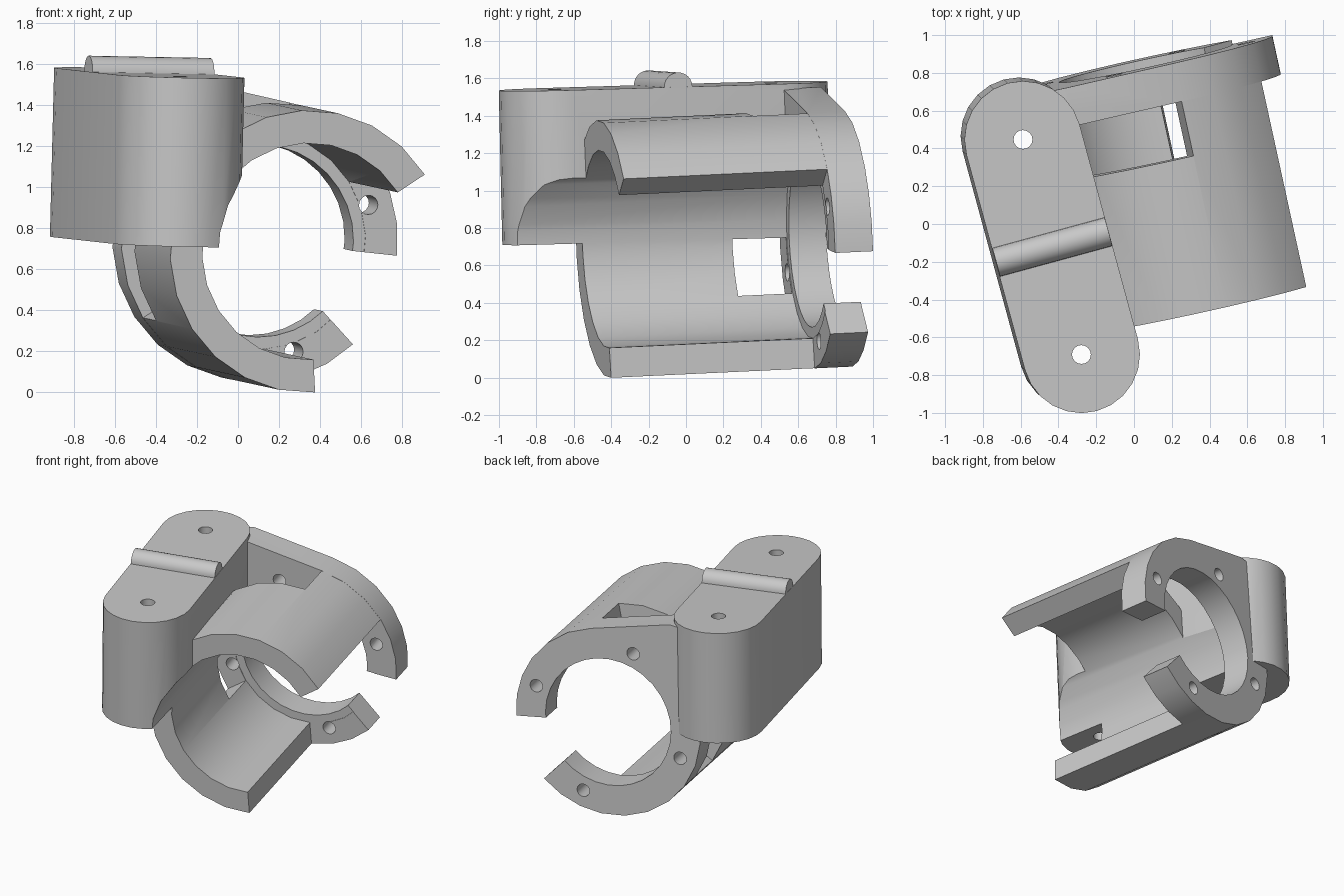
import bpy, bmesh
from math import cos, sin, pi, radians
from mathutils import Matrix, Vector

cube = bpy.data.objects.get("Cube")
if cube:
    bpy.data.objects.remove(cube, do_unlink=True)

grey = bpy.data.materials.new("plain grey")
grey.use_nodes = True
grey.diffuse_color = (0.58, 0.58, 0.58, 1)
grey.node_tree.nodes["Principled BSDF"].inputs["Base Color"].default_value = (0.58, 0.58, 0.58, 1)


def frame(along, up, origin):
    """Local axes: x across, y along the part, z up."""
    w = Vector(up).normalized()
    a = Vector(along)
    a = (a - w * a.dot(w)).normalized()
    m = Matrix((a.cross(w), a, w)).transposed().to_4x4()
    m.translation = Vector(origin)
    return m


TUBE_AXIS = Vector((-0.213, 0.976, 0.046)).normalized()
TUBE = frame(TUBE_AXIS, Vector((0, 0, 1)) - TUBE_AXIS * TUBE_AXIS.z, (0.343, -0.44, 0.687))
BLOCK = frame((-0.31, 1.14, 0.03), (0.025, -0.023, 1), (-0.433, -0.122, 1.559))


def prism(name, outline, direction, start, end, matrix):
    """Extrude an outline along local y (outline in xz) or z (outline in xy)."""
    bm = bmesh.new()
    if direction == "y":
        pts = [(p, start, q) for p, q in outline]
        move = Vector((0, end - start, 0))
    else:
        pts = [(p, q, start) for p, q in outline]
        move = Vector((0, 0, end - start))
    face = bm.faces.new([bm.verts.new(p) for p in pts])
    out = bmesh.ops.extrude_face_region(bm, geom=[face])
    bmesh.ops.translate(bm, vec=move, verts=[g for g in out["geom"] if isinstance(g, bmesh.types.BMVert)])
    bmesh.ops.recalc_face_normals(bm, faces=bm.faces)
    bm.transform(matrix)
    mesh = bpy.data.meshes.new(name)
    bm.to_mesh(mesh)
    bm.free()
    mesh.materials.append(grey)
    ob = bpy.data.objects.new(name, mesh)
    bpy.context.collection.objects.link(ob)
    return ob


def arc(r, a0, a1, n, cx=0, cy=0):
    steps = [radians(a0 + (a1 - a0) * i / n) for i in range(n + 1)]
    return [(cx + r * cos(t), cy + r * sin(t)) for t in steps]


def circle(r, n, cx=0, cy=0, turn=0):
    return arc(r, turn, turn + 360, n, cx, cy)[:-1]


def sector(inner, outer, a0, a1, n):
    return arc(outer, a0, a1, n) + arc(inner, a1, a0, n)


def combine(target, other, operation):
    mod = target.modifiers.new(operation.lower(), "BOOLEAN")
    mod.operation = operation
    mod.solver = "EXACT"
    mod.object = other
    bpy.context.view_layer.objects.active = target
    bpy.ops.object.modifier_apply(modifier=mod.name)
    bpy.data.objects.remove(other, do_unlink=True)


# Open tube with a side window (walls start thick and are bored later)
STEP = (273.4 - 33) / 16
body = prism("clamp_body", sector(0.4, 0.69, 33, 273.4, 16), "y", 0, 1.2, TUBE)
window = prism("window_cutter", sector(0.3, 0.95, 78, 213, 12), "y", 0.82, 1.117, TUBE)
combine(body, window, "DIFFERENCE")

# Back flange ring with its straight web running up into the block
R = 0.691
right_rim = arc(R, -6, 33, 3) + arc(R, 33, 33 + 3 * STEP, 3)[1:]
left_rim = arc(R, 33 + 10 * STEP, 273.4, 6) + arc(R, 273.4, 313, 3)[1:]
tip_x, tip_z = right_rim[-1]
web = [(tip_x - 0.585, tip_z + 0.13), (tip_x - 0.74, tip_z + 0.11)]
flange = prism("flange", right_rim + web + left_rim + arc(0.4, 313, -6, 22), "y", 1.115, 1.322, TUBE)
combine(body, flange, "UNION")

# Upright mounting block with round ends
stadium = arc(0.31, 0, 180, 12, 0, 0.59) + arc(0.31, 180, 360, 12, 0, -0.59)
block = prism("mounting_block", stadium, "z", -0.825, 0, BLOCK)
combine(body, block, "UNION")

# Main bore, and the narrower bore through the flange
for radius, sides, start, end in ((0.53, 24, -1, 1.119), (0.47, 32, 1, 2)):
    bore = prism("bore_cutter", circle(radius, sides, turn=33), "y", start, end, TUBE)
    combine(body, bore, "DIFFERENCE")

# Four flange bolt holes
for k in range(4):
    t = radians(18 + 90 * k)
    hole = prism("flange_hole_cutter", circle(0.047, 16, 0.57 * cos(t), 0.57 * sin(t)), "y", 1.06, 1.5, TUBE)
    combine(body, hole, "DIFFERENCE")

# Two vertical holes through the block
for side in (-1, 1):
    spot = Matrix.Translation(BLOCK @ Vector((0, 0.59 * side, 0)))
    hole = prism("block_hole_cutter", circle(0.05, 16), "z", -0.95, 0.1, spot)
    combine(body, hole, "DIFFERENCE")

# Rounded ridge across the block top
turned = BLOCK @ Matrix.Rotation(pi / 2, 4, "Z")
ridge = prism("top_ridge", [(0.078, -0.01)] + arc(0.078, 0, 180, 12) + [(-0.078, -0.01)], "y", -0.308, 0.308, turned)

# Smooth curved walls, keep hard edges
for ob in (body, ridge):
    bpy.ops.object.select_all(action="DESELECT")
    ob.select_set(True)
    bpy.context.view_layer.objects.active = ob
    bpy.ops.object.shade_smooth_by_angle(angle=radians(30))
